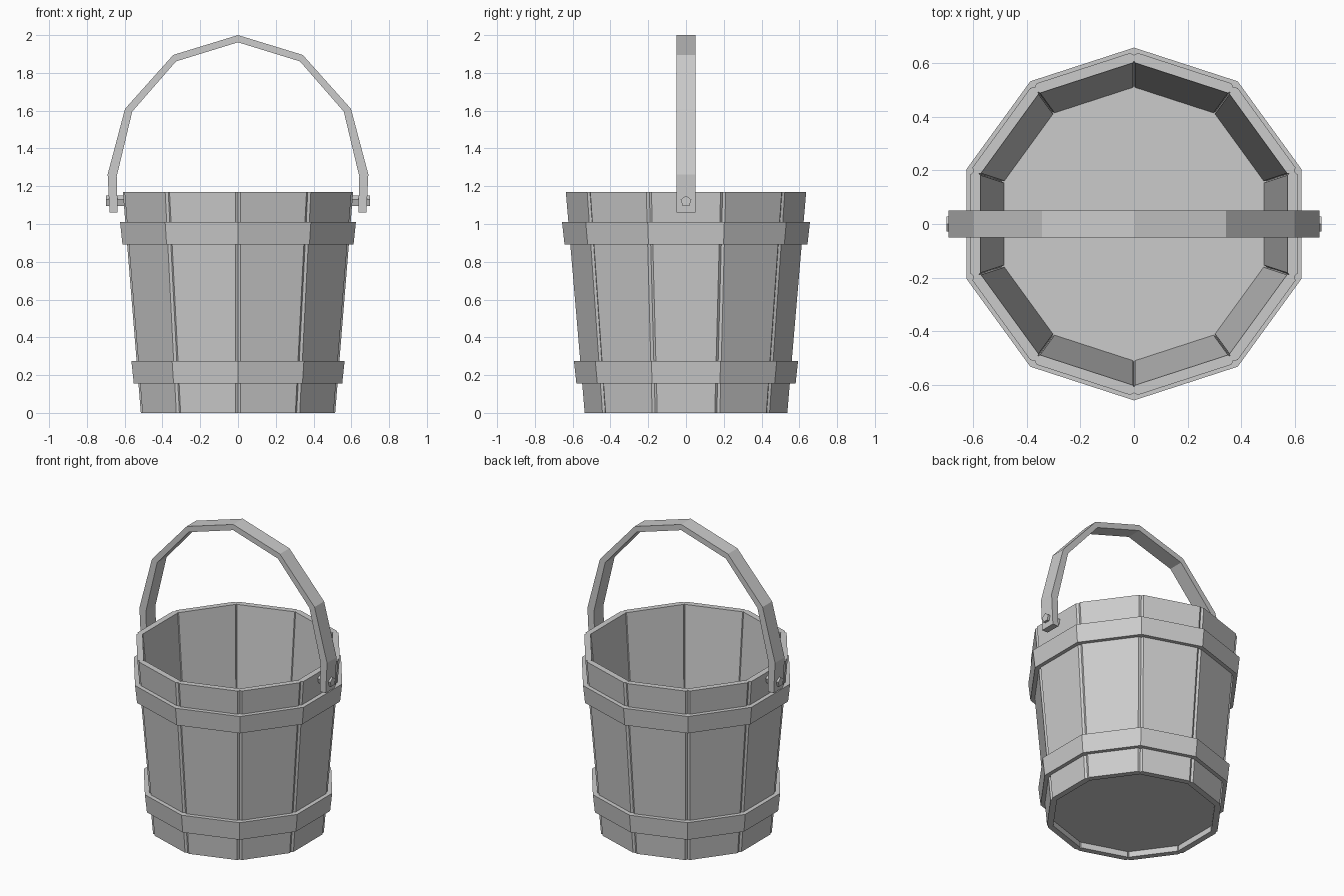
import bpy, bmesh, math
from mathutils import Vector, Matrix

cube = bpy.data.objects.get("Cube")
if cube:
    bpy.data.objects.remove(cube, do_unlink=True)

SIDES = 10
HALF = math.pi / SIDES
HEIGHT = 1.17

grey = bpy.data.materials.new("plain_grey")
grey.use_nodes = True
grey.diffuse_color = (0.6, 0.6, 0.6, 1)
grey.node_tree.nodes["Principled BSDF"].inputs["Base Color"].default_value = grey.diffuse_color


def add_object(name, bm):
    bmesh.ops.recalc_face_normals(bm, faces=bm.faces)
    mesh = bpy.data.meshes.new(name)
    bm.to_mesh(mesh)
    bm.free()
    mesh.materials.append(grey)
    obj = bpy.data.objects.new(name, mesh)
    bpy.context.collection.objects.link(obj)
    return obj


def loft(name, lower, upper):
    """Closed solid between two matching outlines."""
    bm = bmesh.new()
    a = [bm.verts.new(p) for p in lower]
    b = [bm.verts.new(p) for p in upper]
    bm.faces.new(a)
    bm.faces.new(b)
    for i in range(len(a)):
        j = (i + 1) % len(a)
        bm.faces.new((a[i], a[j], b[j], b[i]))
    return add_object(name, bm)


def ring_points(radius, z):
    return [Vector((radius * math.sin(2 * HALF * i), radius * math.cos(2 * HALF * i), z))
            for i in range(SIDES)]


def outer_radius(z):
    return 0.541 + 0.1 * z / HEIGHT


# Staves with bevelled long edges
def stave_section(z, turn):
    outer = outer_radius(z) * math.cos(HALF)
    inner = outer - 0.038
    slope = math.tan(HALF)
    half = [(inner, inner * slope - 0.004), (inner + 0.006, (inner + 0.006) * slope),
            (outer - 0.012, (outer - 0.012) * slope), (outer, outer * slope - 0.015)]
    outline = half + [(x, -y) for x, y in reversed(half)]
    return [turn @ Vector((x, y, z)) for x, y in outline]


for i in range(SIDES):
    turn = Matrix.Rotation(2 * HALF * i, 3, 'Z')
    loft(f"stave_{i + 1}", stave_section(0, turn), stave_section(HEIGHT, turn))

# Floor set a little above the lower rim
loft("floor", ring_points(0.512, 0.04), ring_points(0.518, 0.10))


# Hoops following the taper of the staves
def hoop(name, z0, z1):
    bm = bmesh.new()
    loops = []
    for z, offset in ((z0, -0.018), (z0, 0.026), (z1, 0.029), (z1, -0.018)):
        loops.append([bm.verts.new(p) for p in ring_points(outer_radius(z) + offset, z)])
    for k in range(4):
        a, b = loops[k], loops[(k + 1) % 4]
        for i in range(SIDES):
            j = (i + 1) % SIDES
            bm.faces.new((a[i], a[j], b[j], b[i]))
    add_object(name, bm)


hoop("lower_hoop", 0.155, 0.275)
hoop("upper_hoop", 0.892, 1.01)

# Arched handle: a faceted flat strap
outer_arc = [(0.68, 1.06), (0.69, 1.263), (0.598, 1.61), (0.343, 1.895), (0, 2.0)]
inner_arc = [(0.637, 1.06), (0.642, 1.252), (0.56, 1.595), (0.328, 1.861), (0, 1.962)]


def full_arc(arc):
    return arc + [(-x, z) for x, z in reversed(arc[:-1])]


bm = bmesh.new()
sections = []
for (ox, oz), (ix, iz) in zip(full_arc(outer_arc), full_arc(inner_arc)):
    corners = ((ox, -0.05, oz), (ox, 0.05, oz), (ix, 0.05, iz), (ix, -0.05, iz))
    sections.append([bm.verts.new(c) for c in corners])
for a, b in zip(sections, sections[1:]):
    for i in range(4):
        j = (i + 1) % 4
        bm.faces.new((a[i], a[j], b[j], b[i]))
bm.faces.new(sections[0])
bm.faces.new(sections[-1])
add_object("handle", bm)


# Five-sided pins joining the handle to the bucket
def pin_section(x):
    angles = [2 * math.pi * i / 5 for i in range(5)]
    return [Vector((x, 0.03 * math.sin(a), 1.12 + 0.03 * math.cos(a))) for a in angles]


for side, label in ((1, "left"), (-1, "right")):
    loft(f"{label}_pin", pin_section(side * 0.595), pin_section(side * 0.698))
